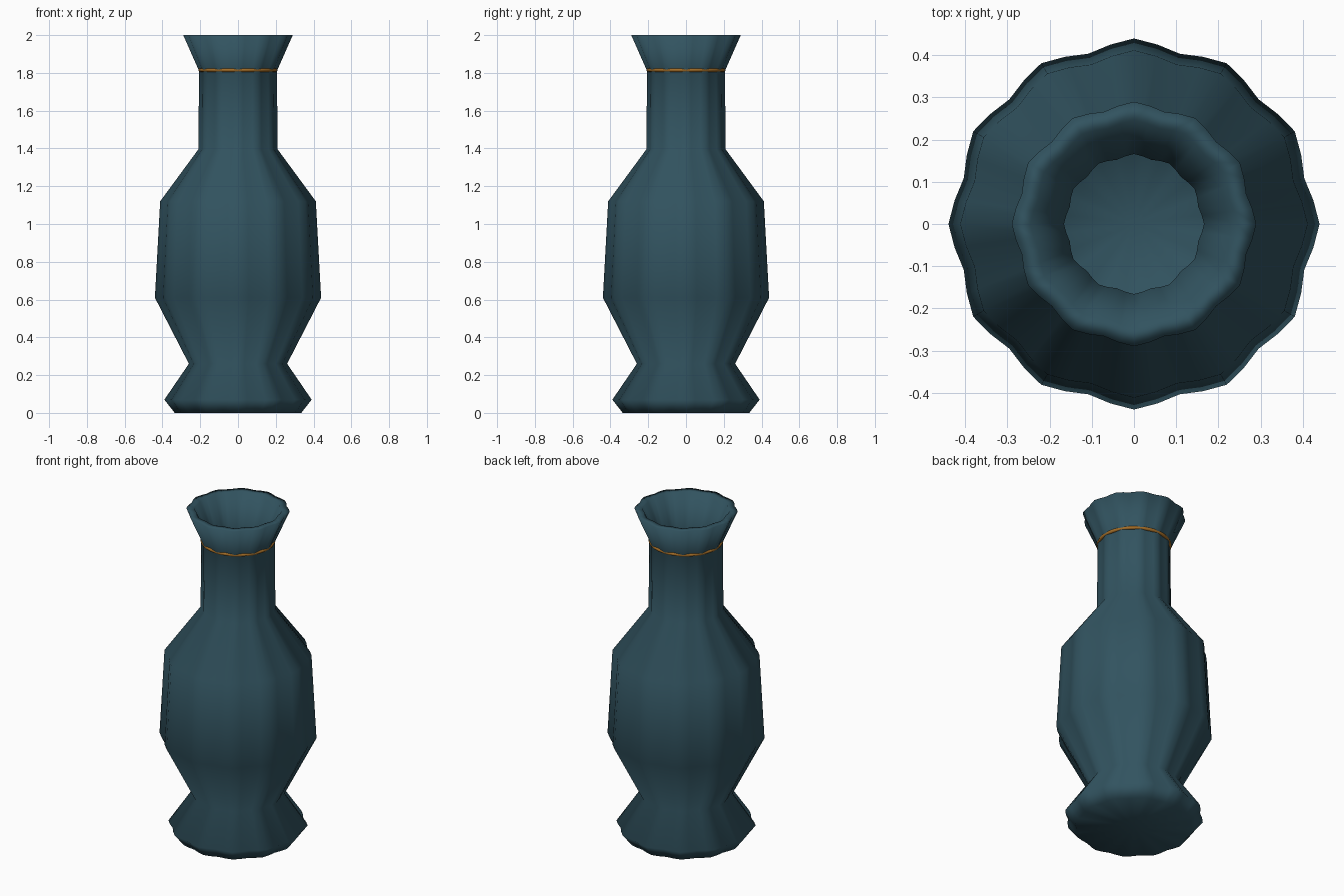
import bpy, bmesh, math

if "Cube" in bpy.data.objects:
    bpy.data.objects.remove(bpy.data.objects["Cube"])

SEGMENTS = 48   # four per lobe
LOBES = 12


def material(name, rgb):
    m = bpy.data.materials.new(name)
    m.diffuse_color = (*rgb, 1)
    m.use_nodes = True
    m.node_tree.nodes["Principled BSDF"].inputs["Base Color"].default_value = m.diffuse_color
    return m


def fluted_lathe(name, profile, mat):
    """Spin a profile of (radius, z) around z with a scalloped section; cap both ends."""
    bm = bmesh.new()
    rings = []
    for r, z in profile:
        ring = []
        for i in range(SEGMENTS):
            a = 2 * math.pi * i / SEGMENTS
            k = r * (0.975 + 0.025 * math.cos(LOBES * a))
            ring.append(bm.verts.new((k * math.cos(a), k * math.sin(a), z)))
        rings.append(ring)
    for lo, hi in zip(rings, rings[1:]):
        for i in range(SEGMENTS):
            j = (i + 1) % SEGMENTS
            bm.faces.new((lo[i], lo[j], hi[j], hi[i]))
    for ring, z in ((rings[0], profile[0][1]), (rings[-1], profile[-1][1])):
        c = bm.verts.new((0, 0, z))
        for i in range(SEGMENTS):
            bm.faces.new((c, ring[i], ring[(i + 1) % SEGMENTS]))
    bmesh.ops.recalc_face_normals(bm, faces=bm.faces)
    for f in bm.faces:
        f.smooth = True
    me = bpy.data.meshes.new(name)
    bm.to_mesh(me)
    bm.free()
    me.materials.append(mat)
    ob = bpy.data.objects.new(name, me)
    bpy.context.collection.objects.link(ob)
    return ob


teal = material("dark_teal_glaze", (0.031, 0.086, 0.115))
gold = material("aged_gold", (0.36, 0.15, 0.02))

# Vase: outside from foot to rim, then inside down to the floor
outer = [(0.335, 0), (0.39, 0.07), (0.26, 0.26), (0.44, 0.61),
         (0.412, 1.12), (0.21, 1.395), (0.206, 1.81), (0.29, 2.0)]
inner = [(0.246, 2.0), (0.166, 1.81), (0.168, 1.38), (0.37, 1.10),
         (0.398, 0.62), (0.215, 0.26), (0.30, 0.10), (0.29, 0.04)]
fluted_lathe("vase_body", outer + inner, teal)

# Thin gold band where the neck meets the flared mouth
bpy.ops.mesh.primitive_torus_add(location=(0, 0, 1.815), major_radius=0.2,
                                 minor_radius=0.01, major_segments=48, minor_segments=8)
band = bpy.context.object
band.name = "neck_band"
band.data.materials.append(gold)
bpy.ops.object.shade_smooth()
